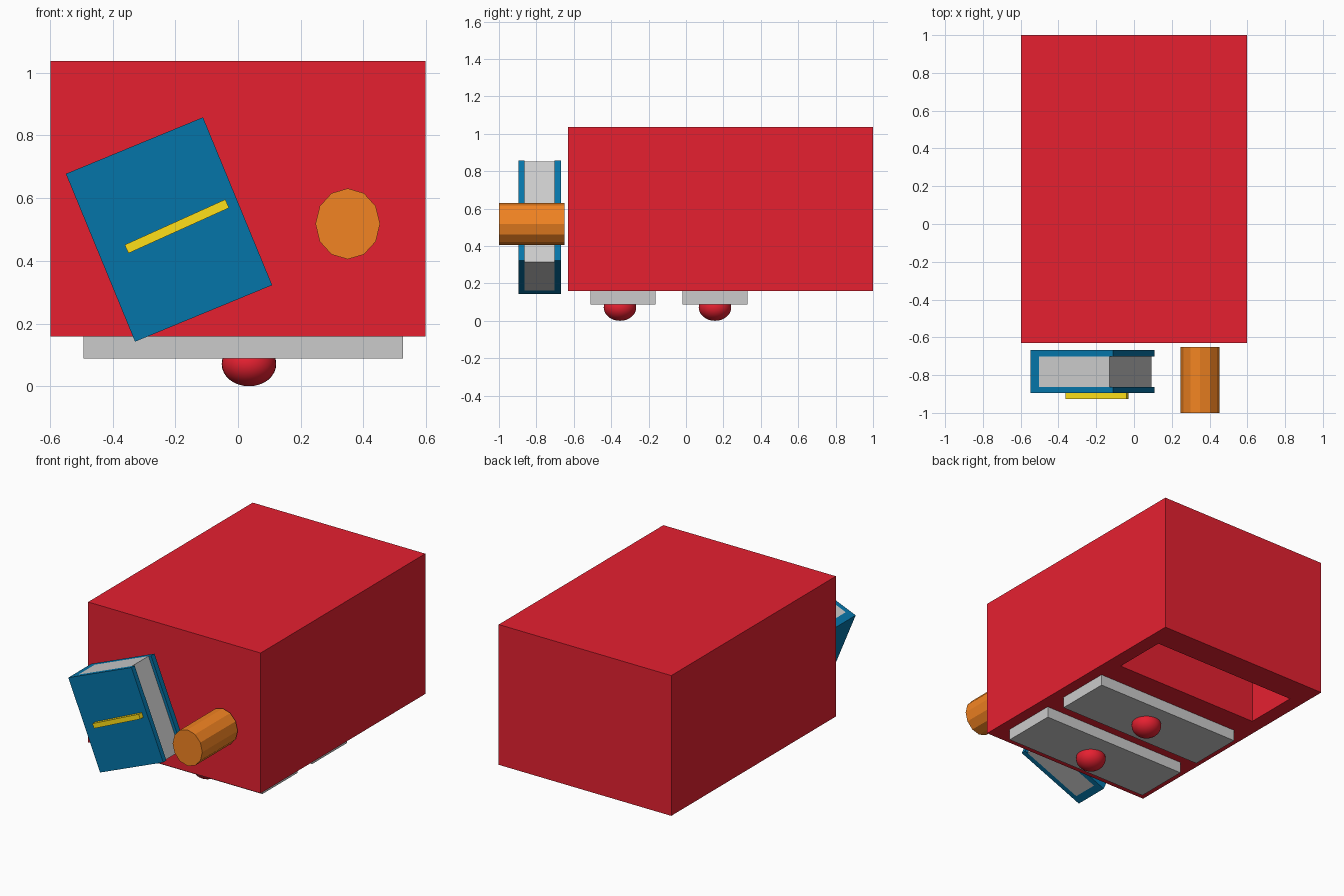
import bpy
from math import radians
from mathutils import Matrix

if "Cube" in bpy.data.objects:
    bpy.data.objects.remove(bpy.data.objects["Cube"])


def material(name, rgb):
    m = bpy.data.materials.new(name)
    m.diffuse_color = (*rgb, 1)
    m.use_nodes = True
    m.node_tree.nodes["Principled BSDF"].inputs["Base Color"].default_value = m.diffuse_color
    return m


RED = material("red", (0.79, 0.0145, 0.03))
BLUE = material("blue", (0.0015, 0.178, 0.397))
YELLOW = material("yellow", (1.0, 0.745, 0.009))
ORANGE = material("orange", (0.896, 0.231, 0.016))


def finish(name, mat):
    ob = bpy.context.object
    ob.name = name
    if mat:
        ob.data.materials.append(mat)
    return ob


def box(name, lo, hi, mat=None):
    """Axis-aligned box between two corners, mesh placed in local space."""
    bpy.ops.mesh.primitive_cube_add(size=1)
    ob = finish(name, mat)
    mid = [(a + b) / 2 for a, b in zip(lo, hi)]
    size = [b - a for a, b in zip(lo, hi)]
    ob.data.transform(Matrix.Translation(mid) @ Matrix.Diagonal((*size, 1)))
    return ob


def place(ob, x, z, tilt):
    """Move in the front plane and tilt counter-clockwise as seen from the front."""
    ob.location = (x, 0, z)
    ob.rotation_euler = (0, -radians(tilt), 0)


# Cabinet lying on its front, with one empty drawer slot
cabinet = box("cabinet", (-0.598, -0.63, 0.158), (0.598, 1.0, 1.037), RED)
slot = box("slot_cutter", (-0.505, 0.48, 0.0), (0.505, 0.825, 0.92), RED)
slot.hide_render = True
slot.hide_viewport = True
cut = cabinet.modifiers.new("empty_slot", 'BOOLEAN')
cut.operation = 'DIFFERENCE'
cut.solver = 'EXACT'
cut.object = slot

# Two drawers with round knobs
for i, y in enumerate((-0.336, 0.156)):
    box(f"drawer_{i + 1}", (-0.492, y - 0.174, 0.088), (0.526, y + 0.174, 0.18))
    bpy.ops.mesh.primitive_uv_sphere_add(segments=32, ring_count=16, radius=1,
                                         location=(0.035, (-0.353, 0.155)[i], 0.071))
    knob = finish(f"drawer_knob_{i + 1}", RED)
    knob.scale = (0.087, 0.087, 0.071)
    bpy.ops.object.shade_smooth_by_angle()

# Book: two covers, spine and pages, tilted together
W, H, T = 0.2365, 0.2895, 0.05
book = [
    box("book_front_cover", (-W, -0.896, -H), (W, -0.864, H), BLUE),
    box("book_back_cover", (-W, -0.702, -H), (W, -0.668, H), BLUE),
    box("book_spine", (-W, -0.864, -H), (-W + T, -0.702, H), BLUE),
    box("book_pages", (-W + T, -0.864, -H), (W - 0.019, -0.702, H)),
]
for part in book:
    place(part, -0.220, 0.500, 22.4)

# Bar on the book cover
bar = box("cover_bar", (-0.176, -0.926, -0.0148), (0.176, -0.89, 0.0148), YELLOW)
place(bar, -0.195, 0.510, 24.3)

# Twelve-sided cup, slightly oval
bpy.ops.mesh.primitive_cylinder_add(vertices=12, radius=1, depth=0.35,
                                    location=(0.35, -0.825, 0.518),
                                    rotation=(radians(90), 0, 0))
cup = finish("cup", ORANGE)
cup.scale = (0.103, 0.113, 1)
